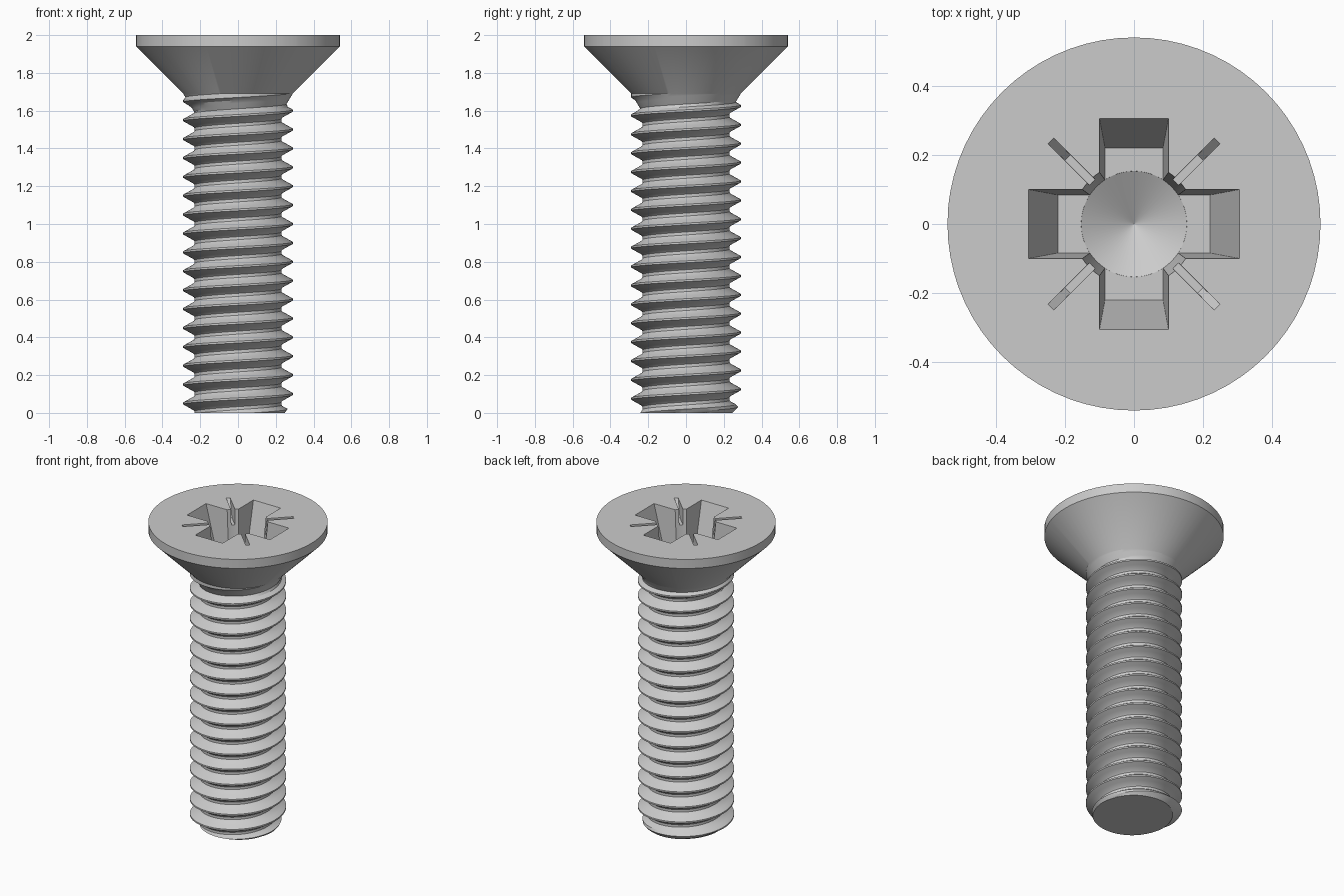
import bpy, bmesh, math
from mathutils import Vector

if "Cube" in bpy.data.objects:
    bpy.data.objects.remove(bpy.data.objects["Cube"])

PITCH, SEG = 0.1, 72
HEAD_Z = 1.69
# one pitch of the thread: (height offset, radius)
PROFILE = [(-0.005, 0.29), (0.005, 0.29), (0.02, 0.263), (0.035, 0.236), (0.042, 0.23),
           (0.058, 0.23), (0.065, 0.236), (0.08, 0.263)]


def to_object(bm, name):
    bmesh.ops.recalc_face_normals(bm, faces=bm.faces)
    me = bpy.data.meshes.new(name)
    bm.to_mesh(me)
    bm.free()
    ob = bpy.data.objects.new(name, me)
    bpy.context.collection.objects.link(ob)
    return ob


def loft(name, rings, angle=0.0):
    """Closed solid through rings of equal vertex count, turned about z."""
    bm = bmesh.new()
    loops = [[bm.verts.new(p) for p in ring] for ring in rings]
    n = len(loops[0])
    for a, b in zip(loops, loops[1:]):
        for i in range(n):
            bm.faces.new((a[i], a[(i + 1) % n], b[(i + 1) % n], b[i]))
    bm.faces.new(loops[0])
    bm.faces.new(loops[-1])
    c, s = math.cos(angle), math.sin(angle)
    for v in bm.verts:
        v.co = Vector((v.co.x * c - v.co.y * s, v.co.x * s + v.co.y * c, v.co.z))
    return to_object(bm, name)


def rect(hx, hy, z):
    return [(-hx, -hy, z), (hx, -hy, z), (hx, hy, z), (-hx, hy, z)]


def circle(r, z, n=64):
    return [(r * math.cos(2 * math.pi * i / n), r * math.sin(2 * math.pi * i / n), z)
            for i in range(n)]


# threaded shank: helical sweep of the thread profile
bm = bmesh.new()
first, last = -4 * SEG, 19 * SEG
grid = {}
for i in range(first, last + 1):
    a = 2 * math.pi * i / SEG
    for j, (dz, r) in enumerate(PROFILE):
        z = i / SEG * PITCH + dz
        r = min(r, 0.245 + max(z, 0))                           # tip chamfer
        r = max(r, 0.29 - 0.6 * max(HEAD_Z - z, 0))             # run-out under head
        grid[i, j] = bm.verts.new((r * math.cos(a), r * math.sin(a), z))
for i in range(first, last - SEG):
    for j in range(len(PROFILE)):
        def v(k, m):
            return grid[k, m] if m < len(PROFILE) else grid[k + SEG, 0]
        bm.faces.new((v(i, j), v(i + 1, j), v(i + 1, j + 1), v(i, j + 1)))
for z, no in ((0, -1), (HEAD_Z, 1)):
    bmesh.ops.bisect_plane(bm, geom=bm.verts[:] + bm.edges[:] + bm.faces[:],
                           plane_co=(0, 0, z), plane_no=(0, 0, no), clear_outer=True)
bmesh.ops.delete(bm, geom=[p for p in bm.verts if not p.link_faces], context='VERTS')
bmesh.ops.remove_doubles(bm, verts=bm.verts, dist=1e-4)


def rim(high):
    return [e for e in bm.edges if e.is_boundary and (e.verts[0].co.z > 1) == high]


# flat tip
bmesh.ops.holes_fill(bm, edges=rim(False), sides=0)

# countersunk head grown from the top of the shank
edges = rim(True)
for r, z in ((0.29, HEAD_Z), (0.54, 1.94), (0.54, 2.0)):
    if z > HEAD_Z:
        out = bmesh.ops.extrude_edge_only(bm, edges=edges)['geom']
        edges = [e for e in out if isinstance(e, bmesh.types.BMEdge) and e.is_boundary]
    for p in {p for e in edges for p in e.verts}:
        d = Vector((p.co.x, p.co.y, 0)).normalized() * r
        p.co = (d.x, d.y, z)
bmesh.ops.holes_fill(bm, edges=edges, sides=0)
screw = to_object(bm, "countersunk_screw")

# drive recess: two crossed slots, conical core, four thin diagonal marks
cutters = []
for k in range(2):
    cutters.append(loft("cross_slot", [rect(0.22, 0.084, 1.72), rect(0.305, 0.1, 2.0),
                                       rect(0.311, 0.101, 2.02)], k * math.pi / 2))
    cutters.append(loft("diagonal_mark", [rect(0.272, 0.011, 1.9), rect(0.34, 0.012, 2.0),
                                          rect(0.354, 0.012, 2.02)],
                        math.pi / 4 + k * math.pi / 2))
cutters.append(loft("recess_core", [circle(0.001, 1.63), circle(0.153, 1.718),
                                    circle(0.18, 2.0), circle(0.182, 2.02)]))

bpy.context.view_layer.objects.active = screw
for c in cutters:
    c.hide_render = True
    m = screw.modifiers.new("recess", 'BOOLEAN')
    m.operation, m.solver, m.object = 'DIFFERENCE', 'EXACT', c
    bpy.ops.object.modifier_apply(modifier=m.name)
for c in cutters:
    bpy.data.objects.remove(c)

bpy.ops.object.select_all(action='DESELECT')
screw.select_set(True)
bpy.ops.object.shade_smooth_by_angle(angle=math.radians(25))
